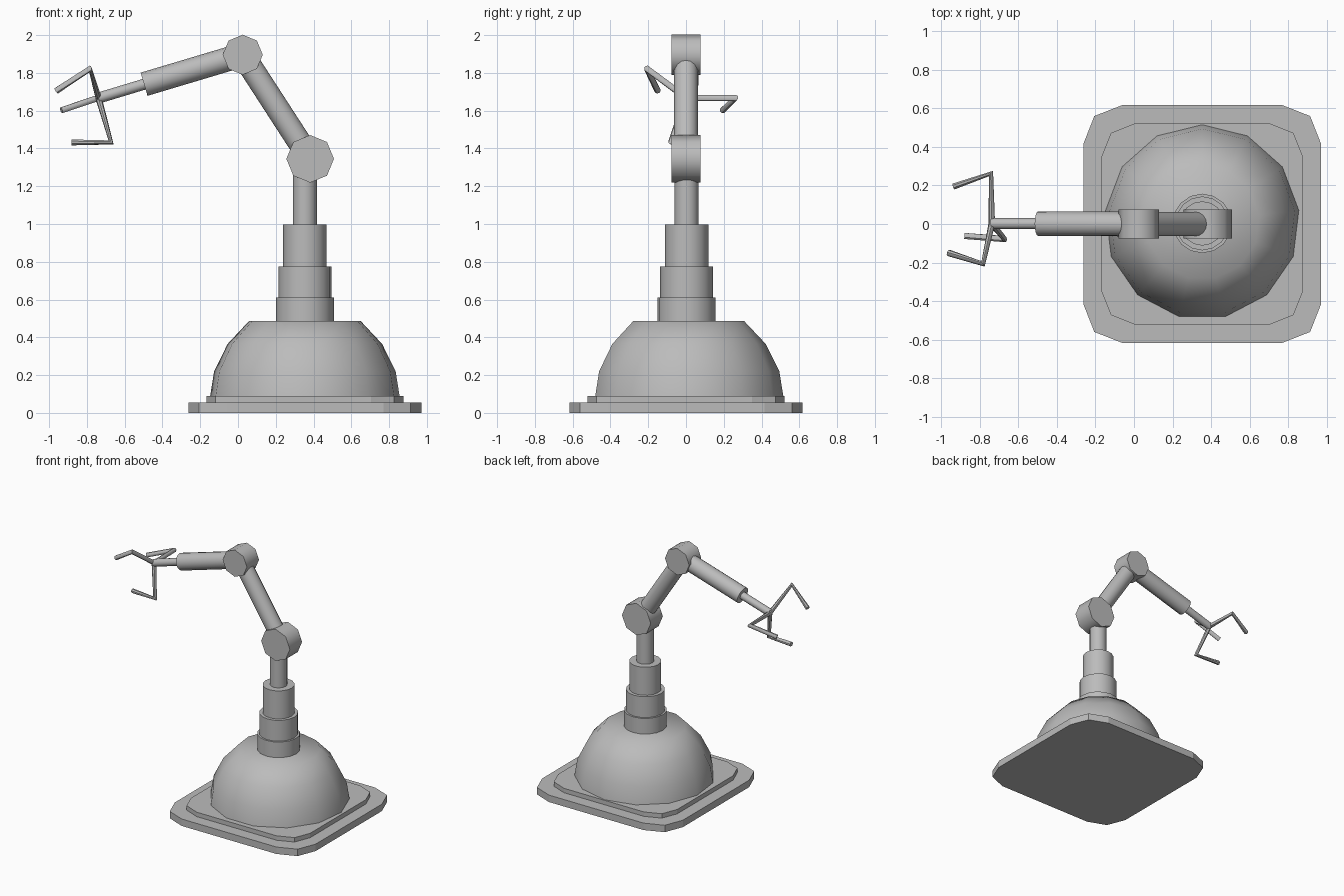
import bpy, bmesh, math
from mathutils import Vector

if "Cube" in bpy.data.objects:
    bpy.data.objects.remove(bpy.data.objects["Cube"])

CX = 0.354  # vertical axis of the base

grey = bpy.data.materials.new("plain grey")
grey.diffuse_color = (0.5, 0.5, 0.5, 1)
grey.use_nodes = True
grey.node_tree.nodes["Principled BSDF"].inputs["Base Color"].default_value = grey.diffuse_color


def finish(obj, angle=None):
    obj.data.materials.clear()
    obj.data.materials.append(grey)
    bpy.ops.object.select_all(action='DESELECT')
    obj.select_set(True)
    bpy.context.view_layer.objects.active = obj
    if angle:
        bpy.ops.object.shade_smooth_by_angle(angle=math.radians(angle))
    return obj


def from_bmesh(name, bm, angle=None):
    bmesh.ops.recalc_face_normals(bm, faces=bm.faces[:])
    mesh = bpy.data.meshes.new(name)
    bm.to_mesh(mesh)
    bm.free()
    obj = bpy.data.objects.new(name, mesh)
    bpy.context.collection.objects.link(obj)
    return finish(obj, angle)


def plate(name, half, flat, mid, z0, z1):
    """Square plate with two-step rounded corners."""
    corner = [(half, flat), (mid, mid), (flat, half)]
    bm = bmesh.new()
    ring = []
    for k in range(4):
        c, s = [(1, 0), (0, 1), (-1, 0), (0, -1)][k]
        ring += [bm.verts.new((CX + x * c - y * s, x * s + y * c, z0)) for x, y in corner]
    face = bm.faces.new(ring)
    ext = bmesh.ops.extrude_face_region(bm, geom=[face], use_keep_orig=True)
    top = [v for v in ext['geom'] if isinstance(v, bmesh.types.BMVert)]
    bmesh.ops.translate(bm, verts=top, vec=(0, 0, z1 - z0))
    return from_bmesh(name, bm)


def lathe(name, profile, sides, start, y, angle):
    """Capped turned shape about the vertical base axis."""
    bm = bmesh.new()
    rings = []
    for r, z in profile:
        rings.append([bm.verts.new((CX + r * math.cos(start + math.tau * i / sides),
                                    y + r * math.sin(start + math.tau * i / sides), z))
                      for i in range(sides)])
    for a, b in zip(rings, rings[1:]):
        for i in range(sides):
            j = (i + 1) % sides
            bm.faces.new((a[i], a[j], b[j], b[i]))
    bm.faces.new(rings[0])
    bm.faces.new(rings[-1])
    return from_bmesh(name, bm, angle)


def rod(name, a, b, r, sides=16):
    a, b = Vector(a), Vector(b)
    d = b - a
    bpy.ops.mesh.primitive_cylinder_add(vertices=sides, radius=r, depth=d.length,
                                        location=(a + b) / 2,
                                        rotation=d.to_track_quat('Z', 'Y').to_euler())
    obj = bpy.context.object
    obj.name = name
    return finish(obj, 50)


def tube(name, points, r):
    """Bent bar with mitred corners."""
    curve = bpy.data.curves.new(name, 'CURVE')
    curve.dimensions = '3D'
    curve.bevel_depth = r
    curve.bevel_resolution = 2
    curve.use_fill_caps = True
    spline = curve.splines.new('POLY')
    spline.points.add(len(points) - 1)
    for p, co in zip(spline.points, points):
        p.co = (*co, 1)
    obj = bpy.data.objects.new(name, curve)
    bpy.context.collection.objects.link(obj)
    bpy.ops.object.select_all(action='DESELECT')
    obj.select_set(True)
    bpy.context.view_layer.objects.active = obj
    bpy.ops.object.convert(target='MESH')
    return finish(bpy.context.object, 40)


# Stepped base plates
plate("base_plate", 0.617, 0.415, 0.56, 0, 0.055)
plate("upper_plate", 0.522, 0.35, 0.473, 0.055, 0.09)

# Thirteen-sided dome with flat top
lathe("dome", [(0.505, 0.09), (0.484, 0.22), (0.412, 0.365), (0.298, 0.486)],
      13, math.pi / 2, 0.01, 60)

# Telescoping column
for name, r, z0, z1 in [("column_foot", 0.154, 0.40, 0.61),
                        ("column_lower", 0.14, 0.61, 0.775),
                        ("column_middle", 0.115, 0.775, 0.997),
                        ("column_upper", 0.063, 0.997, 1.30)]:
    lathe(name, [(r, z0), (r, z1)], 16, 0, 0.003, 50)

# Eight-sided joint drums
elbow = Vector((0.382, 0, 1.345))
wrist = Vector((0.025, 0, 1.896))
half = Vector((0, 0.076, 0))
rod("lower_joint", elbow - half, elbow + half, 0.126, 8)
rod("upper_joint", wrist - half, wrist + half, 0.106, 8)

# Arm links
rod("upper_arm", elbow, wrist, 0.063)
rod("forearm", wrist, (-0.497, 0.002, 1.74), 0.064)
hub = (-0.738, 0.002, 1.667)
rod("wrist_rod", (-0.48, 0.002, 1.745), hub, 0.029, 12)

# Three bent gripper fingers
tube("finger_front", [hub, (-0.783, -0.207, 1.822), (-0.962, -0.150, 1.705)], 0.017)
tube("finger_lower", [hub, (-0.672, -0.078, 1.432), (-0.88, -0.062, 1.432)], 0.017)
tube("finger_back", [hub, (-0.742, 0.262, 1.667), (-0.935, 0.195, 1.602)], 0.017)
